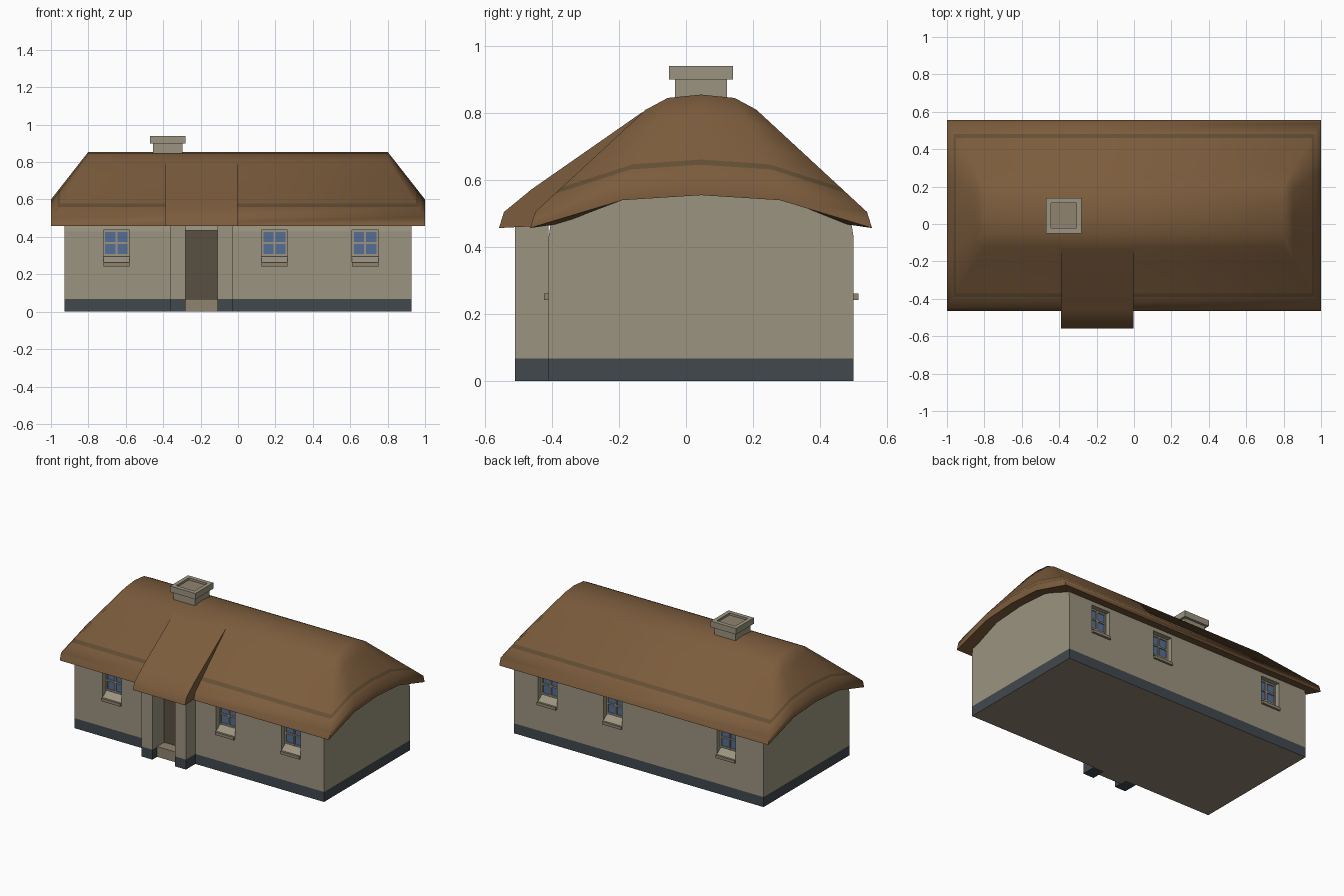
import bpy, bmesh, math

if "Cube" in bpy.data.objects:
    bpy.data.objects.remove(bpy.data.objects["Cube"])


def material(name, r, g, b):
    m = bpy.data.materials.new(name)
    m.diffuse_color = (r, g, b, 1)
    m.use_nodes = True
    m.node_tree.nodes["Principled BSDF"].inputs["Base Color"].default_value = m.diffuse_color
    return m


WALL = material("limewash", 0.33, 0.295, 0.215)
THATCH = material("thatch", 0.20, 0.107, 0.046)
BAND = material("thatch_band", 0.125, 0.077, 0.034)
SLATE = material("slate", 0.053, 0.065, 0.076)
GLASS = material("glass", 0.09, 0.155, 0.30)
DOOR = material("door_wood", 0.10, 0.08, 0.055)
STONE = material("stone", 0.28, 0.23, 0.16)


def make(name, verts, faces, *mats):
    me = bpy.data.meshes.new(name)
    me.from_pydata(verts, [], faces)
    for m in mats:
        me.materials.append(m)
    bm = bmesh.new()
    bm.from_mesh(me)
    bmesh.ops.recalc_face_normals(bm, faces=bm.faces)
    bm.to_mesh(me)
    bm.free()
    ob = bpy.data.objects.new(name, me)
    bpy.context.collection.objects.link(ob)
    return ob


def prisms(name, profile, spans, *mats):
    """Extrude a (y, z) profile along x over every (x0, x1) span."""
    verts, faces, n = [], [], len(profile)
    for x0, x1 in spans:
        o = len(verts)
        verts += [(x, y, z) for x in (x0, x1) for y, z in profile]
        faces += [[o + i for i in range(n)], [o + n + i for i in range(n)]]
        faces += [[o + i, o + (i + 1) % n, o + n + (i + 1) % n, o + n + i] for i in range(n)]
    return make(name, verts, faces, *mats)


def box(name, y0, y1, z0, z1, spans, *mats):
    return prisms(name, [(y0, z0), (y1, z0), (y1, z1), (y0, z1)], spans, *mats)


def activate(ob):
    bpy.ops.object.select_all(action='DESELECT')
    ob.select_set(True)
    bpy.context.view_layer.objects.active = ob


def cut(ob, cutter):
    activate(ob)
    mod = ob.modifiers.new("cut", 'BOOLEAN')
    mod.operation, mod.solver, mod.object = 'DIFFERENCE', 'EXACT', cutter
    bpy.ops.object.modifier_apply(modifier=mod.name)
    bpy.data.objects.remove(cutter)


FRONT, BACK, MID, END = -0.41, 0.50, 0.045, 0.927
WINDOWS = (-0.65, 0.195, 0.68)
HALF = 0.07
DOORWAY = (-0.28, -0.11)
PIERS = [(-0.36, -0.28), (-0.11, -0.03)]
BASE = 0.067

# Walls with bowed gable tops
walls = prisms("walls", [(FRONT, BASE), (BACK, BASE), (BACK, 0.43), (0.492, 0.48), (0.28, 0.55),
                         (MID, 0.57), (-0.19, 0.55), (-0.402, 0.48), (FRONT, 0.43)],
               [(-END, END)], WALL)

# Plinth, with an earth-coloured underside
plinth = box("plinth", FRONT, BACK, 0, BASE, [(-END, END)], SLATE, STONE)
for p in plinth.data.polygons:
    p.material_index = int(p.normal.z < -0.5)

# Windows: recess, glass, glazing bars and sill on both long sides
for side, wall, label in ((-1, FRONT, "front"), (1, BACK, "back")):
    def y(depth):
        return wall - side * depth
    spans = [(x - HALF, x + HALF) for x in WINDOWS]
    cut(walls, prisms("cutter", [(y(-0.05), 0.262), (y(0), 0.262), (y(0.05), 0.30),
                                 (y(0.05), 0.437), (y(-0.05), 0.437)], spans))
    box(label + "_glass", y(0.06), y(0.042), 0.295, 0.437, spans, GLASS)
    bars = [(x + o - 0.005, x + o + 0.005) for x in WINDOWS for o in (-0.065, 0, 0.065)]
    box(label + "_upright_bars", y(0.055), y(0.034), 0.297, 0.437, bars, WALL)
    for i, z in enumerate((0.303, 0.368, 0.432)):
        box(f"{label}_cross_bars_{i}", y(0.055), y(0.035), z - 0.005, z + 0.005, spans, WALL)
    box(label + "_sills", y(0.005), y(-0.014), 0.243, 0.262, spans, STONE)

# Doorway, door and step
cut(walls, box("cutter", -0.5, -0.37, 0.05, 0.435, [DOORWAY]))
box("door", -0.385, -0.36, BASE, 0.435, [DOORWAY], DOOR)
box("door_step", -0.46, -0.38, 0, BASE + 0.002, [DOORWAY], STONE)

# Porch piers
box("porch_piers", -0.51, FRONT, BASE, 0.49, PIERS, WALL)
box("porch_pier_bases", -0.51, FRONT, 0, BASE, PIERS, SLATE)


# Main thatch: nested rings with bowed ends, closed along the ridge
def ring(x, side_w, side_z, mid_w, mid_z, top_z):
    end = [(-side_w, side_z), (-mid_w, mid_z), (0, top_z), (mid_w, mid_z), (side_w, side_z)]
    return [(x, MID + a, z) for a, z in end] + [(-x, MID + a, z) for a, z in reversed(end)]


rings = [ring(0.91, 0.42, 0.47, 0.22, 0.55, 0.565),
         ring(1.0, 0.51, 0.457, 0.235, 0.54, 0.555)]
for t in (0, 0.18, 0.24, 0.5, 0.75, 1):
    rings.append(ring(1 - 0.2 * t, 0.495 - 0.33 * t, 0.505 + 0.305 * t,
                      0.235 - 0.135 * t, 0.585 + 0.26 * t, 0.60 + 0.255 * t))
n = 10
faces = [[r * n + i, r * n + (i + 1) % n, (r + 1) * n + (i + 1) % n, (r + 1) * n + i]
         for r in range(len(rings) - 1) for i in range(n)]
top = (len(rings) - 1) * n
faces += [[top + i, top + i + 1, top + 8 - i, top + 9 - i] for i in range(4)]
roof = make("thatch_roof", [v for r in rings for v in r], faces, THATCH, BAND)
for p in roof.data.polygons[30:40]:
    p.material_index = 1
activate(roof)
bpy.ops.object.shade_smooth_by_angle(angle=math.radians(55))

# Porch thatch, running down from the main slope
porch = prisms("porch_thatch", [(-0.558, 0.457), (-0.543, 0.505), (-0.46, 0.573), (-0.13, 0.803),
                                (-0.13, 0.76), (-0.40, 0.50), (-0.40, 0.465)],
               [(-0.39, -0.003)], THATCH)
activate(porch)
bpy.ops.object.shade_smooth_by_angle(angle=math.radians(40))

# Chimney with a projecting, sunken-topped cap
box("chimney_stack", -0.033, 0.123, 0.70, 0.90, [(-0.455, -0.298)], WALL)
cap = box("chimney_cap", -0.05, 0.14, 0.90, 0.94, [(-0.47, -0.282)], WALL)
cut(cap, box("cutter", -0.022, 0.112, 0.925, 0.96, [(-0.444, -0.308)]))
box("chimney_flue", -0.022, 0.112, 0.915, 0.926, [(-0.444, -0.308)], STONE)
